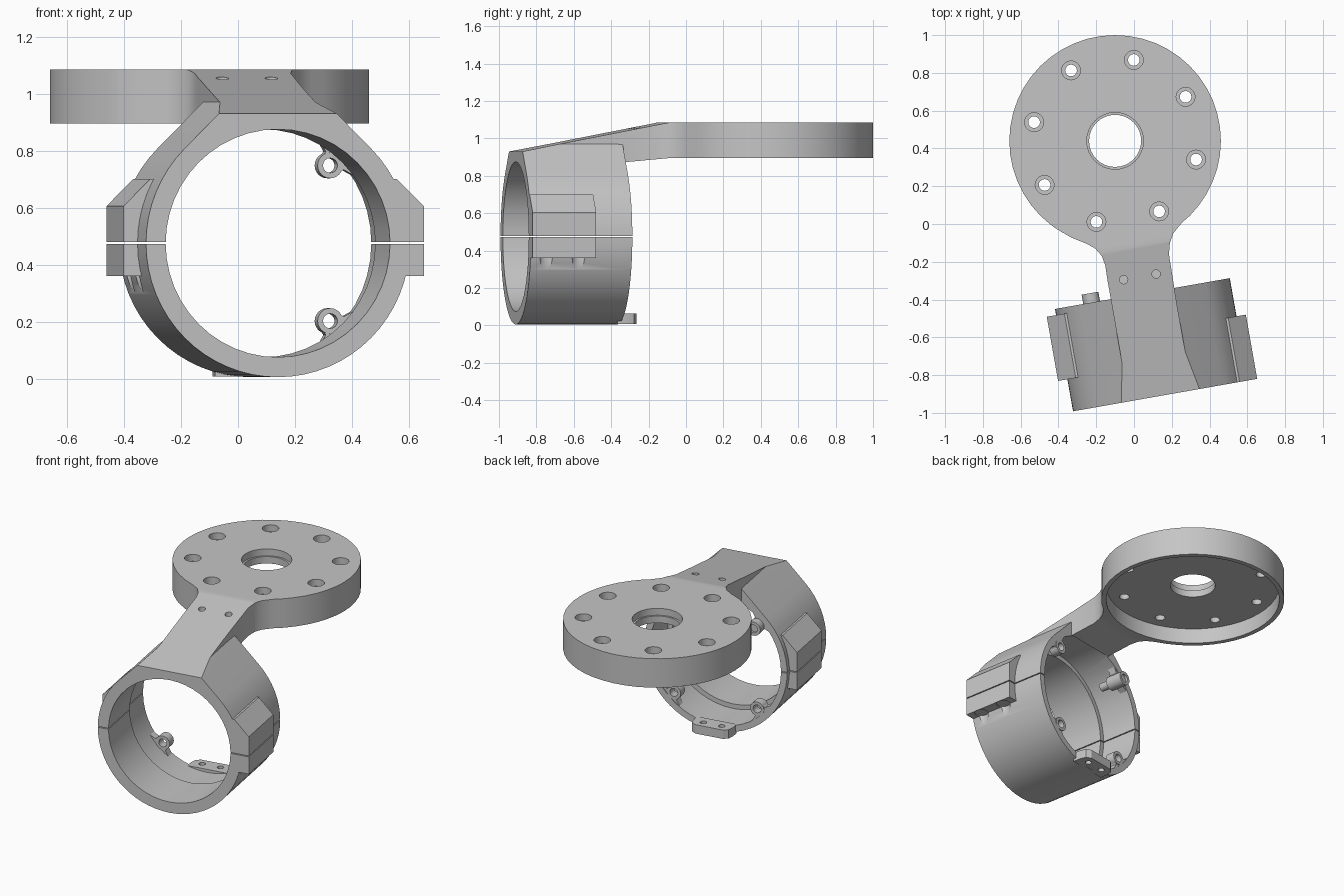
import bpy, bmesh, math
from mathutils import Matrix

cube = bpy.data.objects.get("Cube")
if cube:
    bpy.data.objects.remove(cube, do_unlink=True)

grey = bpy.data.materials.new("machined_grey")
grey.use_nodes = True
COLOR = (0.56, 0.56, 0.56, 1)
grey.diffuse_color = COLOR
grey.node_tree.nodes["Principled BSDF"].inputs["Base Color"].default_value = COLOR

# Frames: clamp frame has its origin at the ring's front centre, y along the bore
CLAMP = Matrix.Translation((0.14, -0.91, 0.475)) @ Matrix.Rotation(math.radians(10), 4, 'Z')
ALONG_Y = Matrix(((1, 0, 0, 0), (0, 0, 1, 0), (0, 1, 0, 0), (0, 0, 0, 1)))
ALONG_X = Matrix(((0, 0, 1, 0), (1, 0, 0, 0), (0, 1, 0, 0), (0, 0, 0, 1)))
BORE = CLAMP @ ALONG_Y
DISC = (-0.1, 0.44)


def prism(name, pts, lo, hi, frame=Matrix()):
    """Extrude a flat outline from lo to hi along the frame's third axis."""
    bm = bmesh.new()
    face = bm.faces.new([bm.verts.new((a, b, lo)) for a, b in pts])
    ext = bmesh.ops.extrude_face_region(bm, geom=[face])["geom"]
    bmesh.ops.translate(bm, vec=(0, 0, hi - lo),
                        verts=[g for g in ext if isinstance(g, bmesh.types.BMVert)])
    bm.transform(frame)
    bm.normal_update()
    bmesh.ops.recalc_face_normals(bm, faces=bm.faces)
    if bm.calc_volume(signed=True) < 0:
        bmesh.ops.reverse_faces(bm, faces=bm.faces)
    mesh = bpy.data.meshes.new(name)
    bm.to_mesh(mesh)
    bm.free()
    mesh.materials.append(grey)
    obj = bpy.data.objects.new(name, mesh)
    bpy.context.collection.objects.link(obj)
    return obj


def arc(r, centre=(0, 0), start=0, end=360, n=48):
    steps = n if end - start == 360 else n + 1
    angles = [math.radians(start + (end - start) * i / n) for i in range(steps)]
    return [(centre[0] + r * math.cos(a), centre[1] + r * math.sin(a)) for a in angles]


def rect(x0, x1, y0, y1):
    return [(x0, y0), (x1, y0), (x1, y1), (x0, y1)]


def combine(obj, tools, operation):
    """Apply booleans in turn and remove the tools."""
    for tool in tools:
        mod = obj.modifiers.new("combine", 'BOOLEAN')
        mod.operation, mod.solver, mod.object = operation, 'EXACT', tool
        bpy.context.view_layer.objects.active = obj
        bpy.ops.object.modifier_apply(modifier=mod.name)
        bpy.data.objects.remove(tool, do_unlink=True)
    return obj


# Ring outline: round below, tangent 45 degree shoulders and an arm-wide top
ring = arc(0.47, start=135, end=405, n=48)
ring += [(0.17, 0.495), (0.17, 0.7), (-0.17, 0.7), (-0.17, 0.495)]
body = prism("upper_bracket", ring, 0, 0.55, BORE)

# Arm with flared neck and a slightly sloping underside
arm_outline = [(-0.105, -0.497), (-0.14, -0.3), (-0.152, -0.22), (-0.17, -0.17),
               (-0.205, -0.13), (-0.25, -0.105), (-0.33, -0.073), (-0.42, -0.02),
               (-0.2, 0.1), (0.1, 0.1), (0.3, 0.06), (0.24, -0.01), (0.208, -0.05),
               (0.19, -0.1), (0.185, -0.16), (0.229, -0.437)]
arm = prism("arm", arm_outline, 0.87, 1.2)
underside = [(0.4, 0.385), (0.552, 0.397), (0.8, 0.42), (2.5, 0.42), (2.5, 0.2), (0.4, 0.2)]
combine(arm, [prism("underside_cut", underside, -2, 2, CLAMP @ ALONG_X)], 'DIFFERENCE')

# Round flange and clamp ears
parts = [arm, prism("flange", arc(0.56, DISC), 0.895, 1.2)]
for side, start in ((1, 0), (-1, 0.172)):
    ear = [(side * a, b) for a, b in ((0.34, -0.115), (0.52, -0.115), (0.52, 0.13),
                                      (0.425, 0.225), (0.34, 0.225))]
    parts.append(prism("ear", ear, start, start + 0.345, BORE))
combine(body, parts, 'UNION')

# Sloping top, stepped bore, flange recess and centre hole
slope = [(-0.4, 0.377), (0, 0.455), (0.8, 0.61), (2.5, 0.61), (2.5, 1.2), (-0.4, 1.2)]
cuts = [prism("top_cut", slope, -2, 2, CLAMP @ ALONG_X),
        prism("front_bore", arc(0.4), -0.1, 0.31, BORE),
        prism("back_bore", arc(0.43), 0.3, 0.552, BORE),
        prism("recess", arc(0.53, DISC), 0.8, 0.995),
        prism("centre_hole", arc(0.138, DISC, n=32), 0.8, 1.3),
        prism("centre_step", arc(0.15, DISC, n=32), 1.04, 1.3)]

# Counterbored bolt circle and the two blind arm screw holes
for i in range(8):
    a = math.radians(77 + 45 * i)
    spot = (DISC[0] + 0.44 * math.cos(a), DISC[1] + 0.44 * math.sin(a))
    cuts.append(prism("bolt_hole", arc(0.031, spot, n=16), 0.8, 1.3))
    cuts.append(prism("counterbore", arc(0.05, spot, n=20), 1.04, 1.3))
for spot in ((-0.055, -0.295), (0.117, -0.265)):
    cuts.append(prism("arm_hole", arc(0.022, spot, n=16), 0.97, 1.3))

# Screw grooves below the ears
for side, start in ((1, 0), (-1, 0.172)):
    for v in (0.085, 0.26):
        cuts.append(prism("groove", arc(0.042, (side * 0.478, start + v), n=16), -0.35, -0.11, CLAMP))
combine(body, cuts, 'DIFFERENCE')

# Split into upper bracket and lower clamp half with a thin gap
lower = body.copy()
lower.data = body.data.copy()
lower.name = "lower_clamp"
bpy.context.collection.objects.link(lower)
block = rect(-2, 2, -1, 3)
combine(body, [prism("below", block, -1, 0.004, CLAMP)], 'DIFFERENCE')
combine(lower, [prism("above", block, -0.002, 1, CLAMP)], 'DIFFERENCE')

# Four mounting lugs inside the back of the bore
finished = [body, lower]
for name, angle, end in (("upper_left_lug", 45, 0.55), ("upper_right_lug", 135, 0.6),
                         ("lower_right_lug", 225, 0.55), ("lower_left_lug", 315, 0.55)):
    frame = BORE @ Matrix.Rotation(math.radians(angle), 4, 'Z')
    lug = prism(name, arc(0.045, (0.386, 0), n=24), 0.49, end, frame)
    web = [(0.38, -0.04), (0.41, -0.045), (0.423, -0.09), (0.435, -0.09),
           (0.435, 0.09), (0.423, 0.09), (0.41, 0.045), (0.38, 0.04)]
    combine(lug, [prism("web", web, 0.495, 0.545, frame)], 'UNION')
    combine(lug, [prism("hole", arc(0.026, (0.386, 0), n=16), 0.3, 0.7, frame)], 'DIFFERENCE')
    finished.append(lug)
    if angle == 135:
        finished.append(prism("lug_pin", arc(0.026, (0.386, 0), n=16), 0.42, 0.585, frame))

# Bottom tab with two holes
tab = prism("bottom_tab", [(-0.13, 0.53), (0.13, 0.53), (0.13, 0.58), (0.12, 0.62), (0.09, 0.64),
                           (-0.09, 0.64), (-0.12, 0.62), (-0.13, 0.58)], -0.468, -0.41, CLAMP)
combine(tab, [prism("tab_hole", arc(0.02, (x, 0.59), n=16), -1, 0, CLAMP) for x in (-0.06, 0.06)],
        'DIFFERENCE')
finished.append(tab)

# Smooth round walls, crisp edges
bpy.ops.object.select_all(action='DESELECT')
for obj in finished:
    obj.select_set(True)
bpy.context.view_layer.objects.active = body
bpy.ops.object.shade_smooth_by_angle(angle=math.radians(30))
